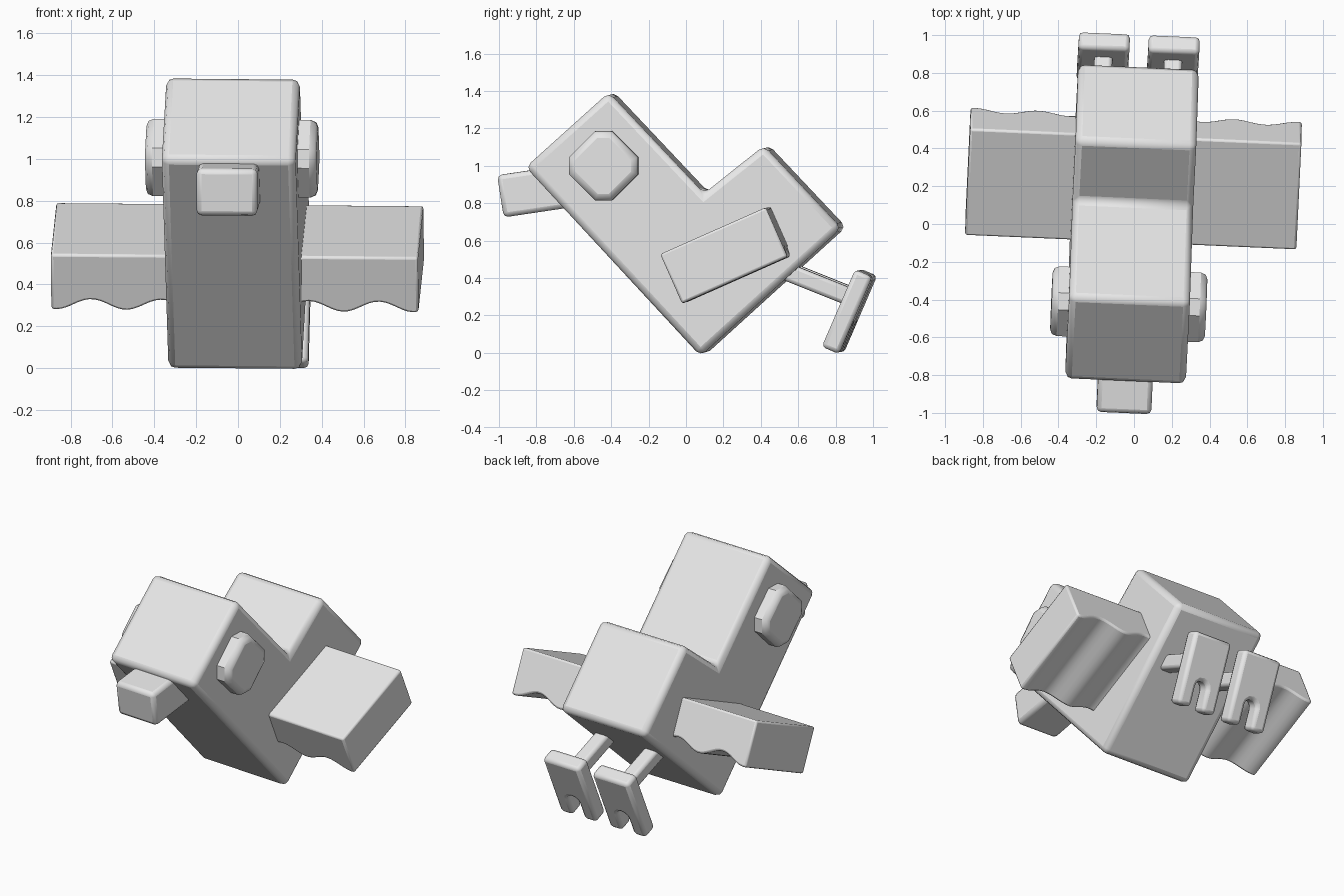
import bpy
import bmesh
import math
from mathutils import Matrix, Vector

if "Cube" in bpy.data.objects:
    bpy.data.objects.remove(bpy.data.objects["Cube"])

grey = bpy.data.materials.new("light_grey")
grey.diffuse_color = (0.8, 0.8, 0.8, 1)
grey.use_nodes = True
grey.node_tree.nodes["Principled BSDF"].inputs["Base Color"].default_value = grey.diffuse_color

# The whole bird is turned very slightly
POSE = (Matrix.Translation((-0.018, 0, 0.0))
        @ Matrix.Rotation(math.radians(-2.5), 4, 'Z')
        @ Matrix.Rotation(math.radians(0.5), 4, 'Y'))


def prism(name, points, path, bevel, segments=2, limit=50):
    """Extrude a closed outline of 3D points along a path vector, with bevelled edges."""
    bm = bmesh.new()
    face = bm.faces.new([bm.verts.new(p) for p in points])
    ext = bmesh.ops.extrude_face_region(bm, geom=[face], use_keep_orig=True)
    moved = [g for g in ext["geom"] if isinstance(g, bmesh.types.BMVert)]
    bmesh.ops.translate(bm, verts=moved, vec=Vector(path))
    bmesh.ops.recalc_face_normals(bm, faces=bm.faces)
    mesh = bpy.data.meshes.new(name)
    bm.to_mesh(mesh)
    bm.free()
    mesh.materials.append(grey)
    obj = bpy.data.objects.new(name, mesh)
    bpy.context.collection.objects.link(obj)
    obj.matrix_world = POSE
    mod = obj.modifiers.new("soft_edges", 'BEVEL')
    mod.width = bevel
    mod.segments = segments
    mod.limit_method = 'ANGLE'
    mod.angle_limit = math.radians(limit)
    bpy.ops.object.select_all(action='DESELECT')
    obj.select_set(True)
    bpy.context.view_layer.objects.active = obj
    bpy.ops.object.shade_smooth_by_angle(angle=math.radians(35))
    return obj


def side_prism(name, profile, x0, x1, bevel, **kw):
    """Extrude a (y, z) side profile across x."""
    return prism(name, [(x0, y, z) for y, z in profile], (x1 - x0, 0, 0), bevel, **kw)


# Body: head and tail joined in one bent block
side_prism("body", [(-0.845, 0.995), (-0.40, 1.395), (0.11, 0.855),
                    (0.43, 1.11), (0.845, 0.67), (0.09, -0.015)],
           -0.32, 0.32, 0.035)

# Beak
side_prism("beak", [(-1.005, 0.95), (-0.97, 0.725), (-0.60, 0.78), (-0.60, 1.01)],
           -0.145, 0.145, 0.025)

# Foot directions in the side plane
foot_up = Vector((0, 0.175, 0.405)).normalized()
foot_back = Vector((0, foot_up.z, -foot_up.y))

# Wing directions: chord rises to the rear, thickness runs downward
chord = Vector((0, 0.565, 0.25))
down = Vector((0, 0.25, -0.565)).normalized()
wing_front = Vector((0, -0.10, 0.535))

for side, s in (("right", 1), ("left", -1)):
    # Eye: rounded diamond plate
    cy, cz = -0.425, 1.003
    diamond = []
    for k in range(4):
        a = k * math.pi / 2
        for d in (-0.24, 0.24):
            r = 0.19
            diamond.append((cy + r * math.cos(a + d), cz + r * math.sin(a + d)))
    side_prism(side + "_eye", diamond, s * 0.27, s * 0.41, 0.035, limit=60)

    # Wing: block with a rippled underside
    outline = [wing_front + Vector((s * 0.25, 0, 0)), wing_front + Vector((s * 0.878, 0, 0))]
    steps = 24
    for i in range(steps + 1):
        x = 0.878 + (0.25 - 0.878) * i / steps
        depth = 0.263 + 0.027 * math.cos(2 * math.pi * (x - 0.855) / 0.335)
        outline.append(wing_front + Vector((s * x, 0, 0)) + down * depth)
    prism(side + "_wing", outline, chord, 0.012)

    # Leg: slim bar running from the body to the foot
    lx = s * 0.185
    side_prism(side + "_leg", [(0.50, 0.505), (0.90, 0.345), (0.87, 0.255), (0.47, 0.415)],
               lx - 0.048, lx + 0.048, 0.02)

    # Foot: plate with two toes and a rounded notch between them
    w, h, notch = 0.135, 0.225, 0.042
    shape = [(-w, h), (w, h), (w, -h), (notch, -h)]
    for k in range(7):
        a = math.pi * k / 6
        shape.append((notch * math.cos(a), -h + 0.13 + notch * math.sin(a)))
    shape += [(-notch, -h), (-w, -h)]
    corner = Vector((lx, 0.875, 0.222)) - foot_back * 0.05
    pts = [corner + Vector((u, 0, 0)) + foot_up * v for u, v in shape]
    prism(side + "_foot", pts, foot_back * 0.10, 0.022)
